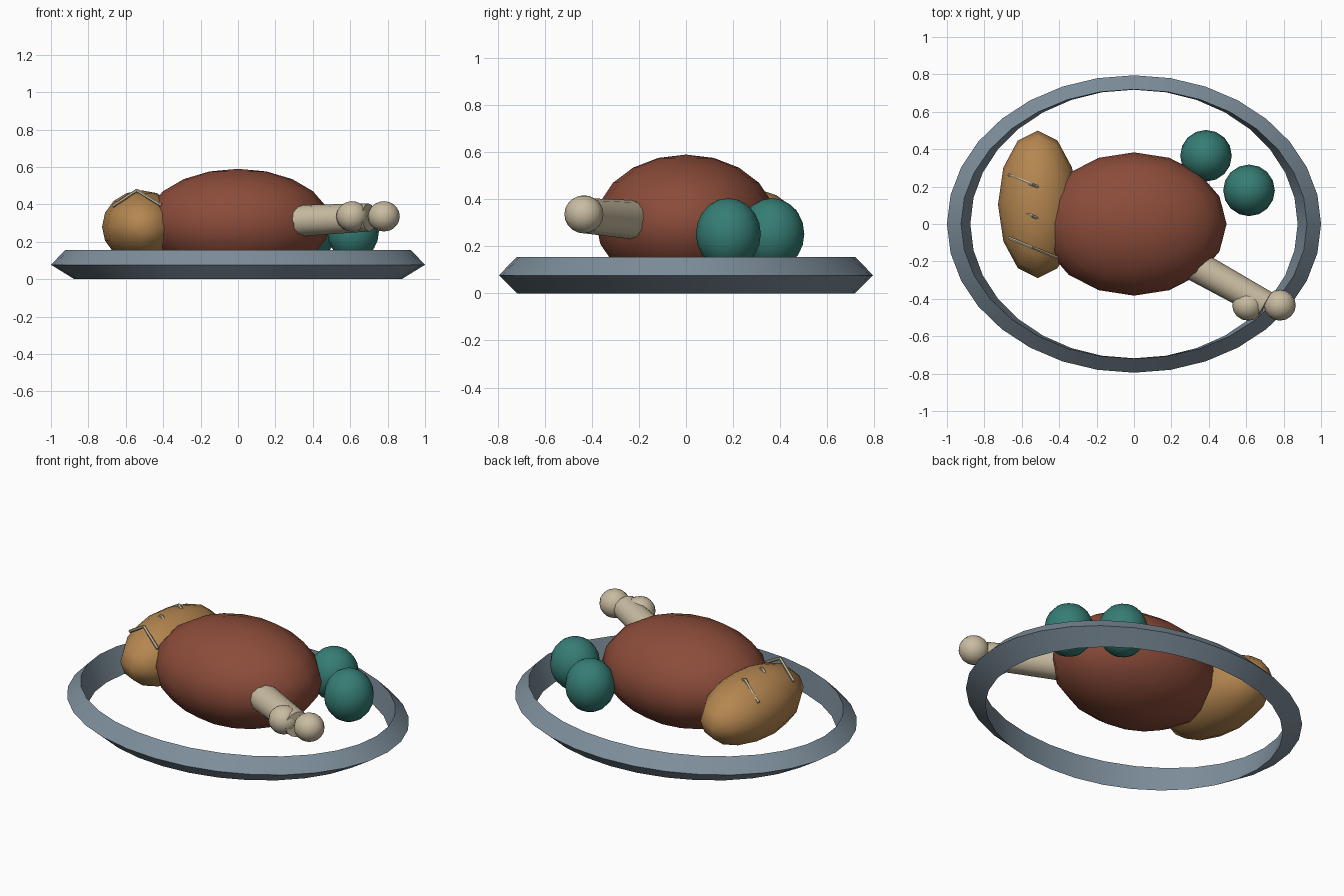
import bpy, bmesh, math
from mathutils import Vector

cube = bpy.data.objects.get("Cube")
if cube:
    bpy.data.objects.remove(cube, do_unlink=True)


def material(name, rgb):
    m = bpy.data.materials.new(name)
    m.use_nodes = True
    m.diffuse_color = (*rgb, 1)
    m.node_tree.nodes["Principled BSDF"].inputs["Base Color"].default_value = (*rgb, 1)
    return m


ROAST = material("roast brown", (0.26, 0.072, 0.042))
CRUST = material("crust tan", (0.46, 0.24, 0.08))
PEWTER = material("pewter grey", (0.205, 0.27, 0.325))
TEAL = material("teal", (0.036, 0.205, 0.175))
BONE = material("bone cream", (0.58, 0.5, 0.355))


def finish(obj, name, mat, angle=50):
    obj.name = obj.data.name = name
    obj.data.materials.clear()
    obj.data.materials.append(mat)
    bpy.ops.object.select_all(action='DESELECT')
    obj.select_set(True)
    bpy.context.view_layer.objects.active = obj
    bpy.ops.object.shade_smooth_by_angle(angle=math.radians(angle))


def ellipsoid(name, centre, radii, mat, segments=16, rings=10):
    bpy.ops.mesh.primitive_uv_sphere_add(segments=segments, ring_count=rings,
                                         radius=1, location=centre)
    obj = bpy.context.object
    obj.scale = radii
    bpy.ops.object.transform_apply(location=False, rotation=False, scale=True)
    finish(obj, name, mat)


def rod(name, a, b, r1, r2, mat, sides):
    a, b = Vector(a), Vector(b)
    bpy.ops.mesh.primitive_cone_add(vertices=sides, radius1=r1, radius2=r2,
                                    depth=(b - a).length, location=(a + b) / 2)
    obj = bpy.context.object
    obj.rotation_euler = (b - a).to_track_quat('Z', 'Y').to_euler()
    finish(obj, name, mat)


# Oval platter rim: triangular section swept round an ellipse
def platter_rim(segments=32):
    section = [(1.0, 0.795, 0.077), (0.925, 0.72, 0.155), (0.875, 0.718, 0.0)]
    bm = bmesh.new()
    loops = []
    for i in range(segments):
        t = math.tau * i / segments
        loops.append([bm.verts.new((rx * math.cos(t), ry * math.sin(t), z))
                      for rx, ry, z in section])
    for i, here in enumerate(loops):
        there = loops[(i + 1) % segments]
        for j in range(3):
            k = (j + 1) % 3
            bm.faces.new((here[j], there[j], there[k], here[k]))
    bmesh.ops.recalc_face_normals(bm, faces=bm.faces)
    mesh = bpy.data.meshes.new("platter_rim")
    bm.to_mesh(mesh)
    bm.free()
    obj = bpy.data.objects.new("platter_rim", mesh)
    bpy.context.collection.objects.link(obj)
    finish(obj, "platter_rim", PEWTER, 35)


platter_rim()

# Roast and loaf
ellipsoid("roast", (0, 0, 0.3), (0.495, 0.383, 0.29), ROAST)
ellipsoid("loaf", (-0.515, 0.105, 0.28), (0.212, 0.394, 0.195), CRUST, 12, 8)

# Bent score marks over the loaf
for i in range(3):
    y = -0.127 + 0.168 * i
    tip = (-0.54, y, 0.475)
    rod(f"loaf_score_{i}_outer", (-0.67, y + 0.053, 0.39), tip, 0.009, 0.009, BONE, 6)
    rod(f"loaf_score_{i}_inner", tip, (-0.41, y - 0.053, 0.395), 0.009, 0.009, BONE, 6)

# Bone with two knuckles
rod("bone_shaft", (0.27, -0.19, 0.31), (0.7, -0.43, 0.33), 0.085, 0.075, BONE, 12)
for name, x in (("inner", 0.61), ("outer", 0.78)):
    ellipsoid(f"bone_knuckle_{name}", (x, -0.434, 0.336), (0.085, 0.083, 0.081), BONE, 16, 10)

# Round fruit
for i, (x, y) in enumerate([(0.385, 0.365), (0.615, 0.18)]):
    ellipsoid(f"fruit_{i}", (x, y, 0.253), (0.138, 0.138, 0.152), TEAL)
